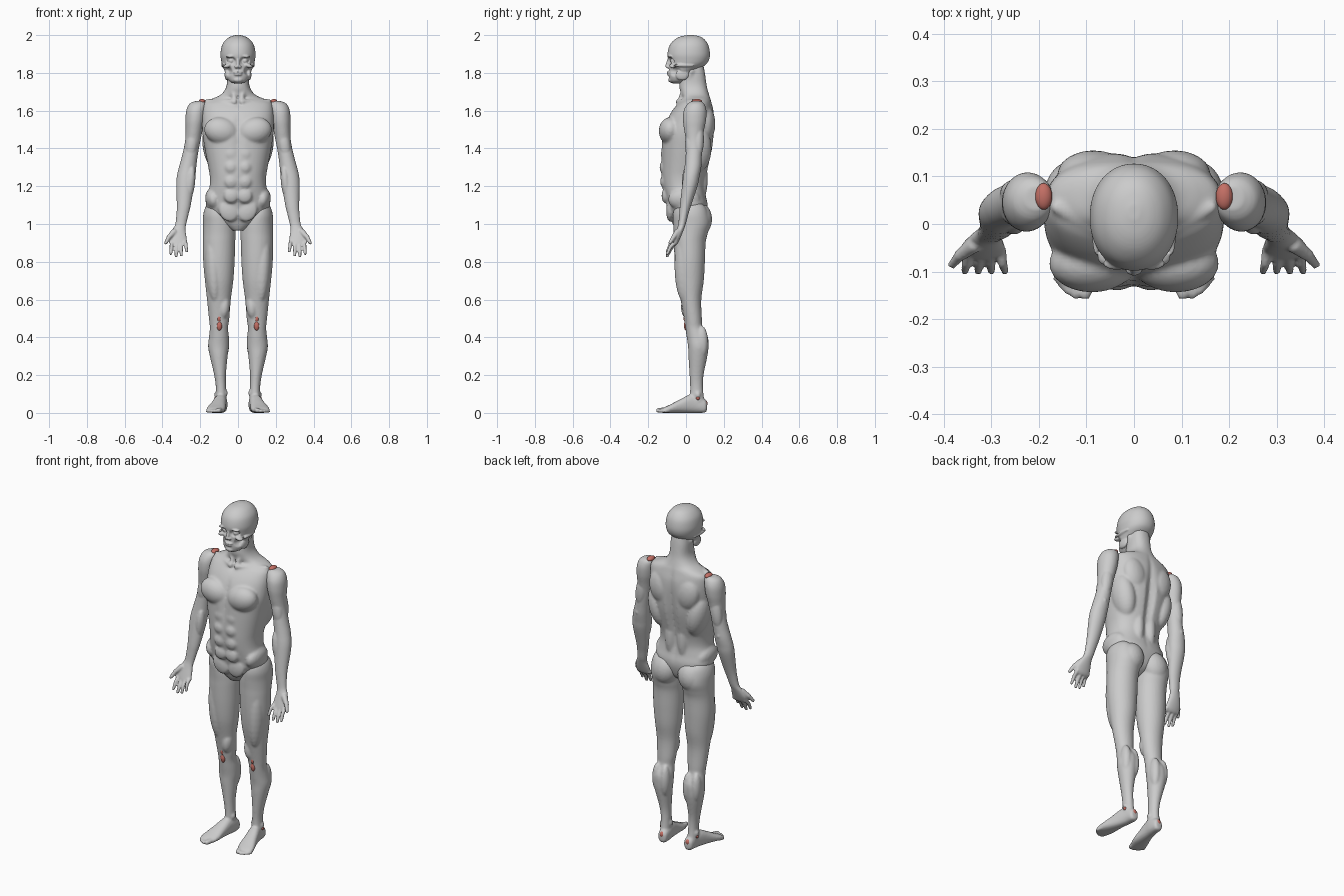
import bpy, bmesh, math
from mathutils import Vector, Matrix


def smooth_rows(rows, sub=5):
    """Catmull-Rom interpolation of the ring rows."""
    out = []
    for i in range(len(rows) - 1):
        a, b, c, d = (rows[max(0, min(len(rows) - 1, i + k))] for k in (-1, 0, 1, 2))
        for s in range(sub):
            t = s / sub
            out.append([0.5 * (2 * q + (r - p) * t + (2 * p - 5 * q + 4 * r - w) * t * t
                               + (3 * q - p - 3 * r + w) * t ** 3)
                        for p, q, r, w in zip(a, b, c, d)])
    return out + [list(rows[-1])]


def loft(bm, rows, axis='Z', n=2.0, seg=48):
    """Closed skin over elliptical rings (x, y, z, r1, r2) stacked on z or y."""
    rings = []
    for x, y, z, r1, r2 in smooth_rows(rows):
        ring = []
        for k in range(seg):
            c, s = math.cos(2 * math.pi * k / seg), math.sin(2 * math.pi * k / seg)
            u = r1 * math.copysign(abs(c) ** (2 / n), c)
            v = r2 * math.copysign(abs(s) ** (2 / n), s)
            ring.append(bm.verts.new((x + u, y + v, z) if axis == 'Z' else (x + u, y, z + v)))
        rings.append(ring)
    for a, b in zip(rings, rings[1:]):
        for k in range(seg):
            j = (k + 1) % seg
            bm.faces.new((a[k], a[j], b[j], b[k]))
    bm.faces.new(rings[0][::-1])
    bm.faces.new(rings[-1])


def ball(bm, c, r, tilt=0.0):
    """Ellipsoid muscle, tilted about the y axis."""
    m = Matrix.Translation(c) @ Matrix.Rotation(tilt, 4, 'Y') @ Matrix.Diagonal((*r, 1))
    bmesh.ops.create_uvsphere(bm, u_segments=24, v_segments=16, radius=1, matrix=m)


def limb(bm, p, q, r0, r1):
    """Round-ended tapering rod."""
    p, q = Vector(p), Vector(q)
    m = Matrix.Translation((p + q) / 2) @ (q - p).to_track_quat('Z', 'Y').to_matrix().to_4x4()
    bmesh.ops.create_cone(bm, cap_ends=True, segments=16, radius1=r0, radius2=r1,
                          depth=(q - p).length, matrix=m)
    ball(bm, p, (r0,) * 3)
    ball(bm, q, (r1,) * 3)


def dent(bm, c, r, push):
    """Push in the surface inside an ellipsoid."""
    for v in bm.verts:
        d = sum(((v.co[i] - c[i]) / r[i]) ** 2 for i in range(3))
        if d < 1:
            v.co += Vector(push) * (1 - d) ** 1.5


def finish(name, bm, voxel=None, mirror=False, mat=None, relax=2):
    bmesh.ops.recalc_face_normals(bm, faces=bm.faces)
    for f in bm.faces:
        f.smooth = True
    me = bpy.data.meshes.new(name)
    bm.to_mesh(me)
    bm.free()
    ob = bpy.data.objects.new(name, me)
    bpy.context.collection.objects.link(ob)
    if voxel:
        m = ob.modifiers.new("fuse", 'REMESH')
        m.mode, m.voxel_size, m.use_smooth_shade = 'VOXEL', voxel, True
        m = ob.modifiers.new("relax", 'SMOOTH')
        m.factor, m.iterations = 0.5, relax
    if mirror:
        ob.modifiers.new("mirror", 'MIRROR')
    if mat:
        me.materials.append(mat)
    return ob


# Torso and neck: rows are z, half width, front y, back y
trunk = [(.965, .03, -.05, .03), (1.0, .085, -.07, .085), (1.05, .145, -.086, .108),
         (1.1, .17, -.1, .115), (1.15, .163, -.112, .105), (1.2, .15, -.124, .1),
         (1.25, .149, -.13, .106), (1.3, .157, -.131, .118), (1.4, .176, -.13, .14),
         (1.48, .188, -.125, .148), (1.55, .19, -.1, .15), (1.6, .188, -.073, .146),
         (1.64, .178, -.04, .136), (1.662, .14, -.015, .13), (1.685, .09, -.025, .122),
         (1.73, .061, -.035, .11), (1.8, .056, -.025, .1), (1.85, .05, -.01, .09)]
bm = bmesh.new()
loft(bm, [(0, (f + b) / 2, z, w, (b - f) / 2) for z, w, f, b in trunk], n=2.35, seg=80)
dent(bm, (0, .14, 1.38), (.035, .08, .32), (0, -.02, 0))       # spine furrow
dent(bm, (0, -.13, 1.48), (.03, .08, .17), (0, .012, 0))       # breastbone furrow
dent(bm, (0, -.05, 1.645), (.03, .05, .03), (0, .012, 0))      # throat notch
for s in (-1, 1):
    ball(bm, (s * .088, -.083, 1.492), (.092, .061, .072), s * -.25)       # chest
    ball(bm, (s * .085, .105, 1.53), (.075, .05, .1), s * .2)              # shoulder blade
    ball(bm, (s * .125, .06, 1.4), (.06, .075, .13), s * .2)               # flank
    ball(bm, (s * .04, .075, 1.24), (.035, .04, .13))                      # lower back
    ball(bm, (s * .13, -.01, 1.13), (.043, .085, .06), s * .2)             # waist
    for z in (1.15, 1.225, 1.3, 1.37):
        ball(bm, (s * .036, -.112, z), (.038, .03 - .1 * abs(z - 1.28), .039))
    ball(bm, (s * .05, -.085, 1.07), (.05, .02, .06), s * .5)              # lower belly
    limb(bm, (s * .018, -.045, 1.648), (s * .165, .035, 1.652), .011, .011)  # collarbone
    limb(bm, (s * .015, -.035, 1.65), (s * .052, .03, 1.81), .012, .015)   # neck cord
finish("torso", bm, .008)

# Head: rows are z, half width, front y, back y
skull = [(2.0, .012, .01, .04), (1.992, .04, -.03, .075), (1.975, .065, -.062, .1),
         (1.945, .085, -.087, .119), (1.9, .093, -.098, .127), (1.865, .089, -.094, .12),
         (1.84, .083, -.09, .1), (1.81, .071, -.09, .055), (1.78, .06, -.09, .02),
         (1.757, .046, -.086, 0), (1.745, .025, -.075, -.02)]
bm = bmesh.new()
loft(bm, [(0, (f + b) / 2, z, w, (b - f) / 2) for z, w, f, b in skull], n=2.1, seg=96)
for s in (-1, 1):
    dent(bm, (s * .036, -.085, 1.864), (.03, .05, .023), (0, .03, 0))      # eye socket
    dent(bm, (s * .055, -.06, 1.81), (.03, .05, .03), (s * -.012, .012, 0))  # cheek hollow
for s in (-1, 1):
    ball(bm, (s * .036, -.068, 1.864), (.015, .015, .014))                 # eye
    ball(bm, (s * .036, -.083, 1.888), (.03, .014, .007), s * .1)          # brow
    ball(bm, (s * .055, -.07, 1.838), (.023, .018, .011), s * .35)         # cheekbone
    ball(bm, (s * .08, -.01, 1.84), (.009, .055, .009))                    # cheek arch
    ball(bm, (s * .058, -.02, 1.79), (.013, .035, .03))                    # jaw corner
    ball(bm, (s * .009, -.096, 1.832), (.009, .01, .008))                  # nostril
limb(bm, (0, -.09, 1.872), (0, -.101, 1.836), .008, .009)                  # nose
ball(bm, (0, -.088, 1.803), (.026, .015, .006))                            # upper lip
ball(bm, (0, -.086, 1.791), (.023, .015, .006))                            # lower lip
ball(bm, (0, -.08, 1.763), (.025, .014, .014))                             # chin
finish("head", bm, .0042, relax=1)

# Arm with hand, palm forward
bm = bmesh.new()
loft(bm, [(.205, .055, 1.65, .025, .025), (.213, .052, 1.635, .045, .045),
          (.222, .048, 1.6, .052, .06), (.227, .045, 1.55, .051, .061),
          (.232, .043, 1.5, .045, .053), (.238, .043, 1.45, .041, .045),
          (.247, .043, 1.4, .04, .043), (.257, .04, 1.35, .042, .043),
          (.267, .036, 1.3, .046, .044), (.275, .028, 1.25, .049, .043),
          (.28, .02, 1.2, .047, .041), (.287, -.002, 1.1, .037, .03),
          (.294, -.012, 1.05, .032, .024), (.303, -.021, 1.0, .029, .02),
          (.312, -.031, .97, .034, .019), (.317, -.046, .93, .045, .018),
          (.315, -.058, .9, .045, .016), (.315, -.064, .888, .036, .012)])
ball(bm, (.245, .024, 1.42), (.032, .029, .085), -.15)                     # biceps
ball(bm, (.245, .065, 1.45), (.034, .03, .1), -.15)                        # triceps
ball(bm, (.252, .008, 1.22), (.025, .03, .09), -.1)                        # inner forearm
ball(bm, (.268, .07, 1.315), (.014, .014, .022))                           # elbow
for x0, x1, zt in ((.28, .272, .856), (.302, .3, .835), (.325, .328, .83), (.35, .356, .843)):
    mid = ((x0 + x1) / 2, -.083, zt + .035)
    limb(bm, (x0, -.056, .905), mid, .0115, .0098)
    limb(bm, mid, (x1, -.099, zt), .0098, .008)
limb(bm, (.338, -.045, .958), (.366, -.066, .93), .017, .0125)             # thumb
limb(bm, (.366, -.066, .93), (.382, -.085, .9), .012, .009)
finish("arm", bm, .0052, mirror=True, relax=1)

# Leg with foot
bm = bmesh.new()
loft(bm, [(.12, .02, 1.12, .03, .05), (.117, .022, 1.09, .055, .08),
          (.11, .025, 1.05, .074, .094), (.101, .03, 1.0, .084, .098),
          (.099, .025, .95, .086, .09), (.1, .02, .9, .085, .084), (.101, .02, .8, .083, .08),
          (.1, .022, .7, .075, .072), (.101, .026, .6, .063, .055), (.1, .037, .5, .054, .047),
          (.101, .043, .45, .048, .046), (.101, .06, .4, .053, .056),
          (.103, .065, .35, .055, .054), (.102, .063, .3, .047, .05),
          (.095, .056, .2, .031, .037), (.09, .056, .13, .027, .034), (.09, .058, .06, .029, .04)])
ball(bm, (.083, .072, 1.025), (.074, .066, .088), -.25)                    # buttock
ball(bm, (.13, -.005, .78), (.045, .056, .2), .05)                         # outer thigh
ball(bm, (.073, .01, .56), (.03, .037, .065), -.1)                         # inner knee muscle
ball(bm, (.076, .085, .365), (.029, .034, .09))                            # inner calf
ball(bm, (.127, .083, .375), (.029, .034, .085))                           # outer calf
ball(bm, (.114, .063, .095), (.012, .015, .018))                           # outer ankle bone
ball(bm, (.066, .05, .105), (.012, .015, .018))                            # inner ankle bone
loft(bm, [(.085, .111, .034, .012, .018), (.085, .102, .036, .026, .034),
          (.087, .06, .045, .031, .045), (.094, .02, .048, .034, .048),
          (.104, -.03, .036, .04, .036), (.115, -.08, .023, .048, .023),
          (.121, -.11, .016, .046, .016), (.122, -.125, .012, .038, .012)], 'Y', n=2.4)
for x0, y0, x1, y1, r in ((.09, -.1, .102, -.146, .0135), (.108, -.11, .122, -.149, .01),
                          (.125, -.108, .138, -.141, .0095), (.14, -.1, .151, -.129, .009),
                          (.153, -.09, .162, -.114, .0085)):
    limb(bm, (x0, y0, r + .002), (x1, y1, r), r, r)                        # toe
finish("leg", bm, .0068, mirror=True)

# Red tendon and joint patches
red = bpy.data.materials.new("tendon_red")
red.diffuse_color = (.55, .16, .13, 1)
for name, c, r in (("shoulder_patch", (.19, .058, 1.648), (.018, .028, .014)),
                   ("kneecap", (.099, .003, .462), (.015, .014, .027)),
                   ("kneecap_upper", (.1, -.001, .5), (.011, .012, .02)),
                   ("heel_patch", (.085, .099, .05), (.016, .015, .018)),
                   ("ankle_patch", (.117, .063, .078), (.008, .01, .01))):
    bm = bmesh.new()
    ball(bm, c, r)
    finish(name, bm, mirror=True, mat=red)
